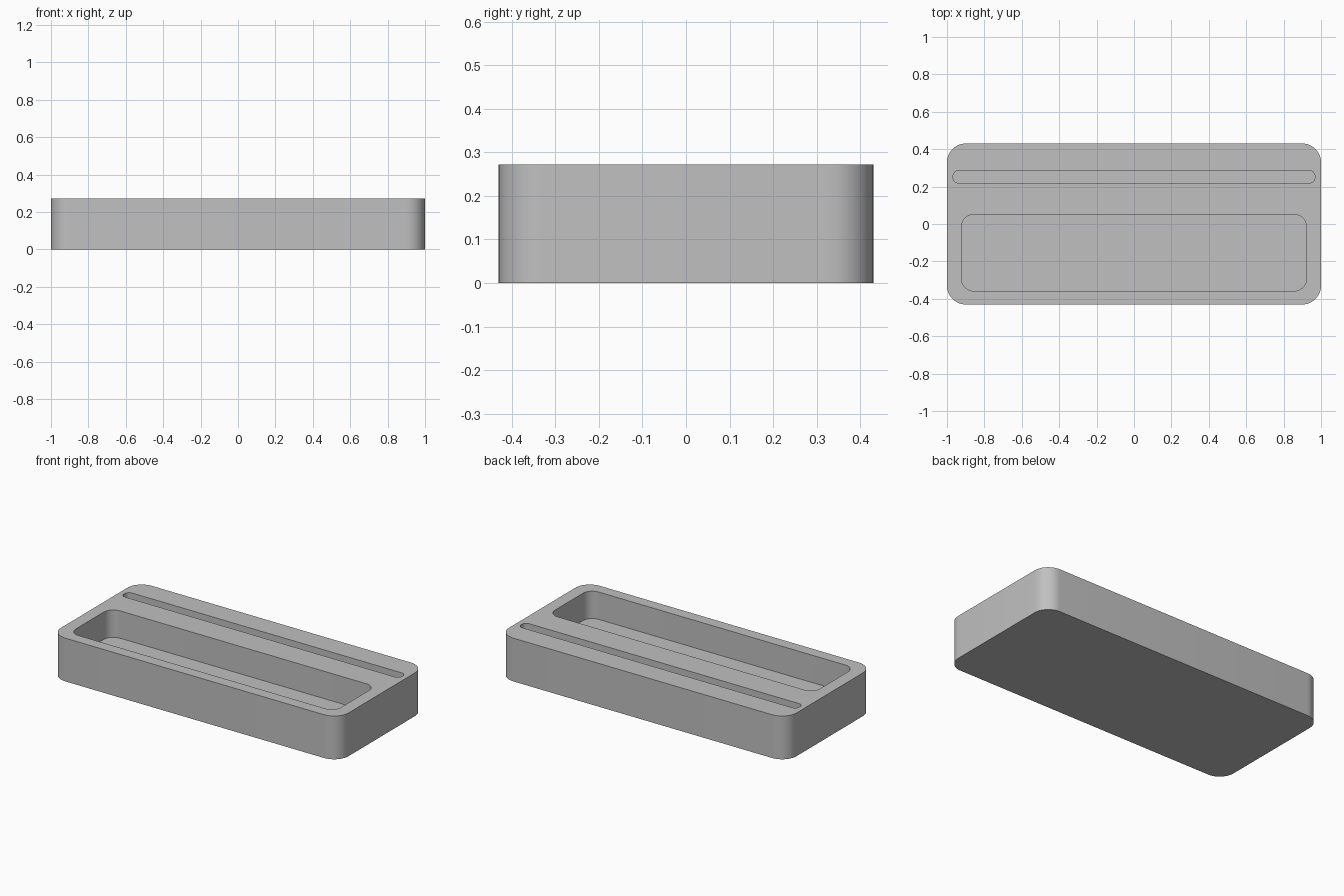
import bpy, bmesh, math

cube = bpy.data.objects.get("Cube")
if cube:
    bpy.data.objects.remove(cube, do_unlink=True)

HEIGHT = 0.272
FLOOR = 0.10


def rounded_block(name, x_half, y_min, y_max, z_min, z_max, radius, steps=12):
    """Upright block with rounded vertical corners."""
    bm = bmesh.new()
    corners = [(x_half, y_max), (-x_half, y_max), (-x_half, y_min), (x_half, y_min)]
    ring = []
    for i, (x, y) in enumerate(corners):
        cx = x - math.copysign(radius, x)
        cy = y - radius if y == y_max else y + radius
        for s in range(steps + 1):
            a = math.pi / 2 * (i + s / steps)
            ring.append(bm.verts.new((cx + radius * math.cos(a),
                                      cy + radius * math.sin(a), z_min)))
    base = bm.faces.new(ring)
    top = bmesh.ops.extrude_face_region(bm, geom=[base])["geom"]
    bmesh.ops.translate(bm, vec=(0, 0, z_max - z_min),
                        verts=[v for v in top if isinstance(v, bmesh.types.BMVert)])
    bmesh.ops.recalc_face_normals(bm, faces=bm.faces)
    mesh = bpy.data.meshes.new(name)
    bm.to_mesh(mesh)
    bm.free()
    obj = bpy.data.objects.new(name, mesh)
    bpy.context.collection.objects.link(obj)
    return obj


# Plain grey finish
grey = bpy.data.materials.new("plain_grey")
grey.use_nodes = True
colour = (0.53, 0.53, 0.53, 1)
grey.diffuse_color = colour
grey.node_tree.nodes["Principled BSDF"].inputs["Base Color"].default_value = colour

# Body, with a wide front tray and a narrow rear slot cut from the top
body = rounded_block("tray_body", 1.0, -0.43, 0.43, 0, HEIGHT, 0.1)
body.data.materials.append(grey)
cutters = [
    rounded_block("tray_cutter", 0.922, -0.358, 0.05, FLOOR, HEIGHT + 0.1, 0.065),
    rounded_block("slot_cutter", 0.967, 0.219, 0.286, FLOOR, HEIGHT + 0.1, 0.03),
]

bpy.ops.object.select_all(action="DESELECT")
bpy.context.view_layer.objects.active = body
body.select_set(True)
for cutter in cutters:
    cutter.hide_render = True
    cutter.data.materials.append(grey)
    cut = body.modifiers.new(cutter.name, "BOOLEAN")
    cut.operation = "DIFFERENCE"
    cut.solver = "EXACT"
    cut.object = cutter
    bpy.ops.object.modifier_apply(modifier=cut.name)
    bpy.data.objects.remove(cutter, do_unlink=True)

# Smooth corners, crisp rims
bpy.ops.object.shade_smooth_by_angle(angle=math.radians(30))
